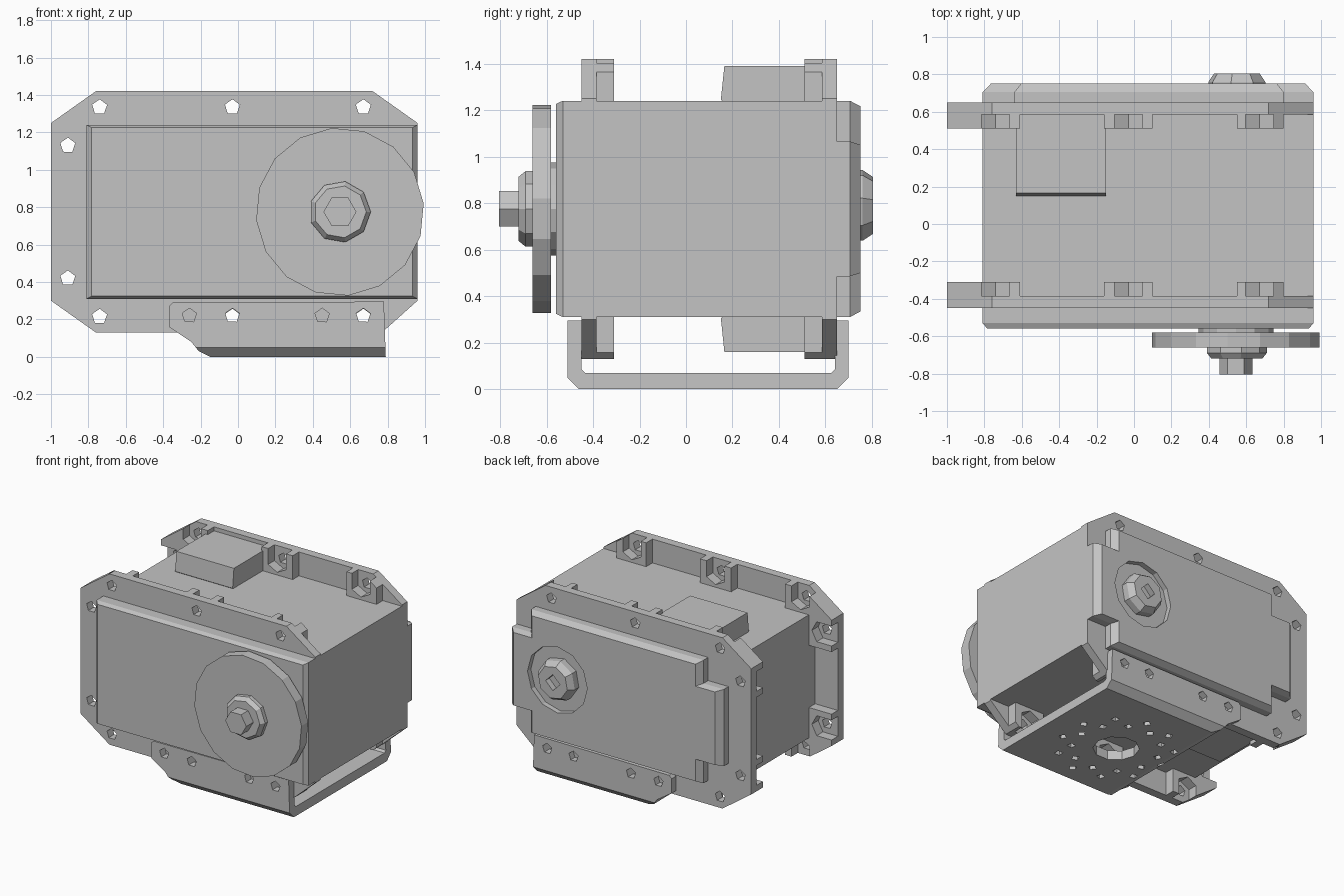
import bpy, bmesh, math

if "Cube" in bpy.data.objects:
    bpy.data.objects.remove(bpy.data.objects["Cube"], do_unlink=True)

grey = bpy.data.materials.new("plain_grey")
grey.use_nodes = True
COL = (0.55, 0.55, 0.55, 1)
grey.diffuse_color = COL
grey.node_tree.nodes["Principled BSDF"].inputs["Base Color"].default_value = COL

PLACE = {"x": lambda u, v, d: (d, u, v),
         "y": lambda u, v, d: (u, d, v),
         "z": lambda u, v, d: (u, v, d)}


def add_loft(bm, pts, axis, levels):
    """Stack a profile along an axis; each level is (depth, scale)."""
    us, vs = zip(*pts)
    cu, cv = (min(us) + max(us)) / 2, (min(vs) + max(vs)) / 2
    rings = [[bm.verts.new(PLACE[axis](cu + (u - cu) * s, cv + (v - cv) * s, d))
              for u, v in pts] for d, s in levels]
    n = len(pts)
    for a, b in zip(rings, rings[1:]):
        for i in range(n):
            j = (i + 1) % n
            bm.faces.new((a[i], a[j], b[j], b[i]))
    bm.faces.new(rings[0])
    bm.faces.new(rings[-1])


def make(name, lofts):
    """One object out of several (profile, axis, levels) lofts."""
    bm = bmesh.new()
    for pts, axis, levels in lofts:
        add_loft(bm, pts, axis, levels)
    bmesh.ops.recalc_face_normals(bm, faces=bm.faces)
    mesh = bpy.data.meshes.new(name)
    bm.to_mesh(mesh)
    bm.free()
    mesh.materials.append(grey)
    ob = bpy.data.objects.new(name, mesh)
    bpy.context.collection.objects.link(ob)
    return ob


def cut(ob, lofts, operation="DIFFERENCE"):
    """Apply a boolean with a temporary cutter."""
    cutter = make("cutter", lofts)
    cutter.hide_render = True
    mod = ob.modifiers.new("cut", "BOOLEAN")
    mod.object, mod.operation, mod.solver = cutter, operation, "EXACT"
    bpy.context.view_layer.objects.active = ob
    bpy.ops.object.modifier_apply(modifier=mod.name)
    bpy.data.objects.remove(cutter, do_unlink=True)


def ngon(cu, cv, r, n, turn=0.0):
    return [(cu + r * math.cos(turn + math.tau * i / n),
             cv + r * math.sin(turn + math.tau * i / n)) for i in range(n)]


def rect(u0, u1, v0, v1):
    return [(u0, v0), (u1, v0), (u1, v1), (u0, v1)]


def span(a, b):
    return [(a, 1), (b, 1)]


MID = 0.775  # height of the case centre line

# Case with a chamfered front
make("case", [(rect(-0.81, 0.96, 0.31, 1.24), "y",
               [(-0.56, 0.97), (-0.53, 1), (0.64, 1)])])

# Back cover with notched corners and a recess around the pivot
quarter_r = [(0.96, 0.29), (0.8, 0.29), (0.8, 0.465)]
quarter_l = [(-0.64, 0.465), (-0.64, 0.29), (-0.81, 0.29)]
upper = quarter_r + quarter_l
cover_pts = ([(u, MID + v) for u, v in upper]
             + [(u, MID - v) for u, v in reversed(upper)])
cover = make("back_cover", [(cover_pts, "y", [(0.6, 1), (0.705, 1), (0.75, 0.95)])])
cut(cover, [(ngon(0.55, 0.79, 0.25, 12), "y", span(0.71, 0.9))])

# Back pivot with a screw socket
pivot = make("back_pivot", [(ngon(0.55, 0.79, 0.155, 8, 0.2), "y",
                             [(0.69, 1), (0.76, 1), (0.805, 0.8)])])
cut(pivot, [(ngon(0.55, 0.79, 0.06, 4), "y", span(0.76, 0.9))])

# Mounting flanges with open nut pockets
OUTLINE = [(-1, 1.25), (-0.76, 1.42), (0.72, 1.42), (0.96, 1.25),
           (0.96, 0.3), (0.77, 0.13), (-0.76, 0.13), (-1, 0.3)]
HOLES = [(x, MID + s * 0.56, 0, s) for x in (-0.74, -0.03, 0.67) for s in (1, -1)]
HOLES += [(-0.91, MID + s * 0.355, -1, 0) for s in (1, -1)]
POCKET = [(-0.075, 0.12), (-0.075, -0.035), (0, -0.075), (0.075, -0.035), (0.075, 0.12)]


def pocket_profile(x, z, dx, dz):
    return [(x + w * dz + o * dx, z + w * dx + o * dz) for w, o in POCKET]


def flange(name, outer, inward):
    plate, boss, past = (outer + inward * d for d in (0.065, 0.14, 0.2))
    ob = make(name, [(OUTLINE, "y", span(outer, boss))])
    gaps = [rect(a, b, *zr) for a, b in ((-0.61, -0.16), (0.1, 0.55), (0.8, 1.1))
            for zr in ((1.2, 1.5), (0.05, 0.35))]
    gaps.append(rect(-1.1, -0.78, 0.54, 1.01))
    cut(ob, [(g, "y", span(plate, past)) for g in gaps])
    cut(ob, [(pocket_profile(*h), "y", span(plate, past)) for h in HOLES])
    cut(ob, [(ngon(h[0], h[1], 0.042, 5, 0.3), "y", span(outer - inward * 0.1, past))
             for h in HOLES])


flange("front_flange", -0.45, 1)
flange("back_flange", 0.65, -1)

# Connector blocks above and below the case
for name, s in (("top_block", 1), ("bottom_block", -1)):
    make(name, [([(0.17, MID + s * 0.45), (0.15, MID + s * 0.47), (0.165, MID + s * 0.615),
                  (0.6, MID + s * 0.615), (0.6, MID + s * 0.45)], "x",
                 span(-0.63, -0.15))])

# U-shaped bracket under the case
u_outer = [(-0.51, 0.3), (-0.51, 0.05), (-0.46, 0), (0.65, 0), (0.7, 0.05), (0.7, 0.3)]
u_inner = [(0.64, 0.3), (0.64, 0.085), (0.625, 0.07), (-0.435, 0.07),
           (-0.45, 0.085), (-0.45, 0.3)]
bracket = make("bracket", [(u_outer + u_inner, "x", span(-0.5, 0.9))])
side = [(-0.37, 0.27), (-0.35, 0.29), (0.78, 0.295), (0.79, 0),
        (-0.15, 0), (-0.21, 0.03), (-0.25, 0.08), (-0.37, 0.16)]
cut(bracket, [(side, "y", span(-0.7, 0.9))], "INTERSECT")
cut(bracket, [(ngon(x, 0.22, 0.04, 5, 0.3), "y", span(-0.7, 0.9))
              for x in (-0.26, -0.03, 0.45, 0.67)])

# Centre hole and double ring of small holes in the bracket base
CX, CY = 0.21, 0.06
base_holes = [ngon(CX, CY, 0.16, 10)]
for i in range(22):
    a, r = math.tau * i / 22, 0.4 if i % 2 else 0.31
    base_holes.append(ngon(CX + r * math.cos(a), CY + r * math.sin(a), 0.03, 4, a))
cut(bracket, [(h, "z", span(-0.1, 0.12)) for h in base_holes])

# Output disc, hub and drive stub on the front
HX, HZ = 0.545, 0.775
make("output_shaft", [(ngon(HX, HZ, 0.2, 12), "y", span(-0.6, -0.5))])
make("output_disc", [(ngon(HX, HZ, 0.45, 16, 0.1), "y", span(-0.66, -0.58))])
make("output_hub", [(ngon(HX, HZ, 0.165, 9), "y", [(-0.65, 1), (-0.69, 1), (-0.72, 0.85)])])
make("drive_stub", [(ngon(HX, HZ, 0.088, 6), "y", span(-0.805, -0.7))])
